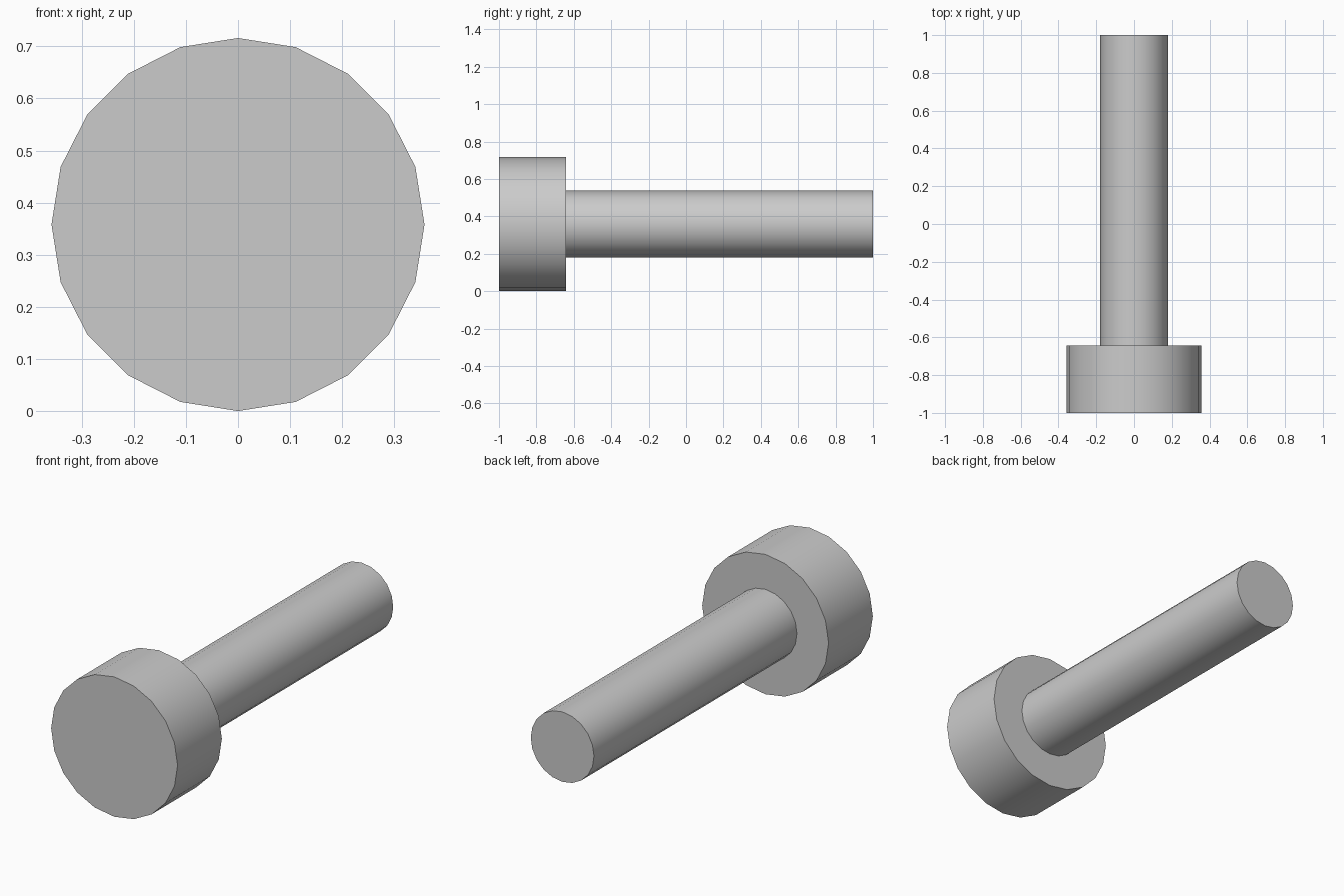
import bpy, math

if "Cube" in bpy.data.objects:
    bpy.data.objects.remove(bpy.data.objects["Cube"])

R_HEAD, R_SHAFT = 0.358, 0.179
AXIS_Z = R_HEAD
SIDES = 20


def cylinder_y(name, radius, y0, y1):
    """Cylinder along y, with a vertex pointing straight up."""
    bpy.ops.mesh.primitive_cylinder_add(
        vertices=SIDES, radius=radius, depth=y1 - y0,
        location=(0, (y0 + y1) / 2, AXIS_Z), rotation=(math.pi / 2, 0, 0))
    obj = bpy.context.object
    obj.name = name
    bpy.ops.object.transform_apply(location=False, rotation=True, scale=False)
    bpy.ops.object.shade_smooth_by_angle(angle=math.radians(30))
    return obj


# Wide bolt head at the front
cylinder_y("bolt_head", R_HEAD, -1.0, -0.642)

# Long shaft, seated slightly inside the head
cylinder_y("bolt_shaft", R_SHAFT, -0.66, 1.0)
